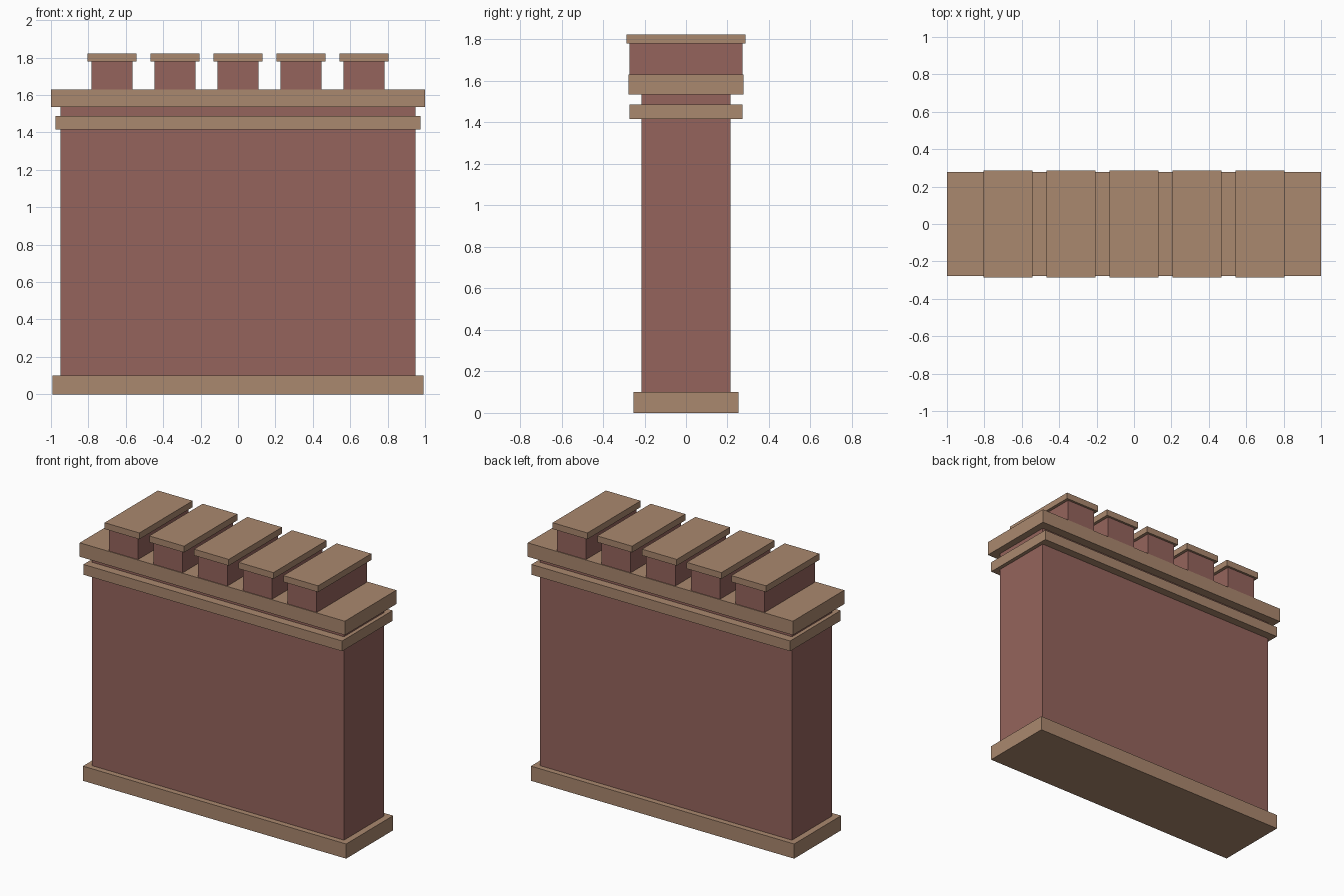
import bpy
import bmesh

if "Cube" in bpy.data.objects:
    bpy.data.objects.remove(bpy.data.objects["Cube"])


def srgb(r, g, b):
    return tuple(((c / 255 + 0.055) / 1.055) ** 2.4 for c in (r, g, b)) + (1.0,)


def material(name, rgb):
    m = bpy.data.materials.new(name)
    m.diffuse_color = srgb(*rgb)
    m.use_nodes = True
    m.node_tree.nodes["Principled BSDF"].inputs["Base Color"].default_value = m.diffuse_color
    return m


BRICK = material("red_brick", (149, 100, 92))
STONE = material("tan_stone", (170, 136, 110))


def block(name, half_x, half_y, z0, z1, mat, x=0.0):
    """Box given by half width, half depth and height range."""
    bm = bmesh.new()
    bmesh.ops.create_cube(bm, size=1.0)
    bmesh.ops.scale(bm, vec=(2 * half_x, 2 * half_y, z1 - z0), verts=bm.verts)
    mesh = bpy.data.meshes.new(name)
    bm.to_mesh(mesh)
    bm.free()
    mesh.materials.append(mat)
    ob = bpy.data.objects.new(name, mesh)
    ob.location = (x, 0, (z0 + z1) / 2)
    bpy.context.collection.objects.link(ob)
    return ob


# Stack: plinth, brick shaft, two projecting bands
block("plinth", 0.993, 0.253, 0.0, 0.10, STONE)
block("brick_shaft", 0.95, 0.215, 0.10, 1.535, BRICK)
block("lower_band", 0.976, 0.272, 1.417, 1.487, STONE)
block("upper_band", 1.0, 0.277, 1.535, 1.63, STONE)

# Row of five flues with overhanging caps
for i in range(5):
    x = (i - 2) * 0.337
    block(f"flue_{i + 1}", 0.11, 0.272, 1.63, 1.78, BRICK, x)
    block(f"flue_cap_{i + 1}", 0.131, 0.287, 1.78, 1.823, STONE, x)
